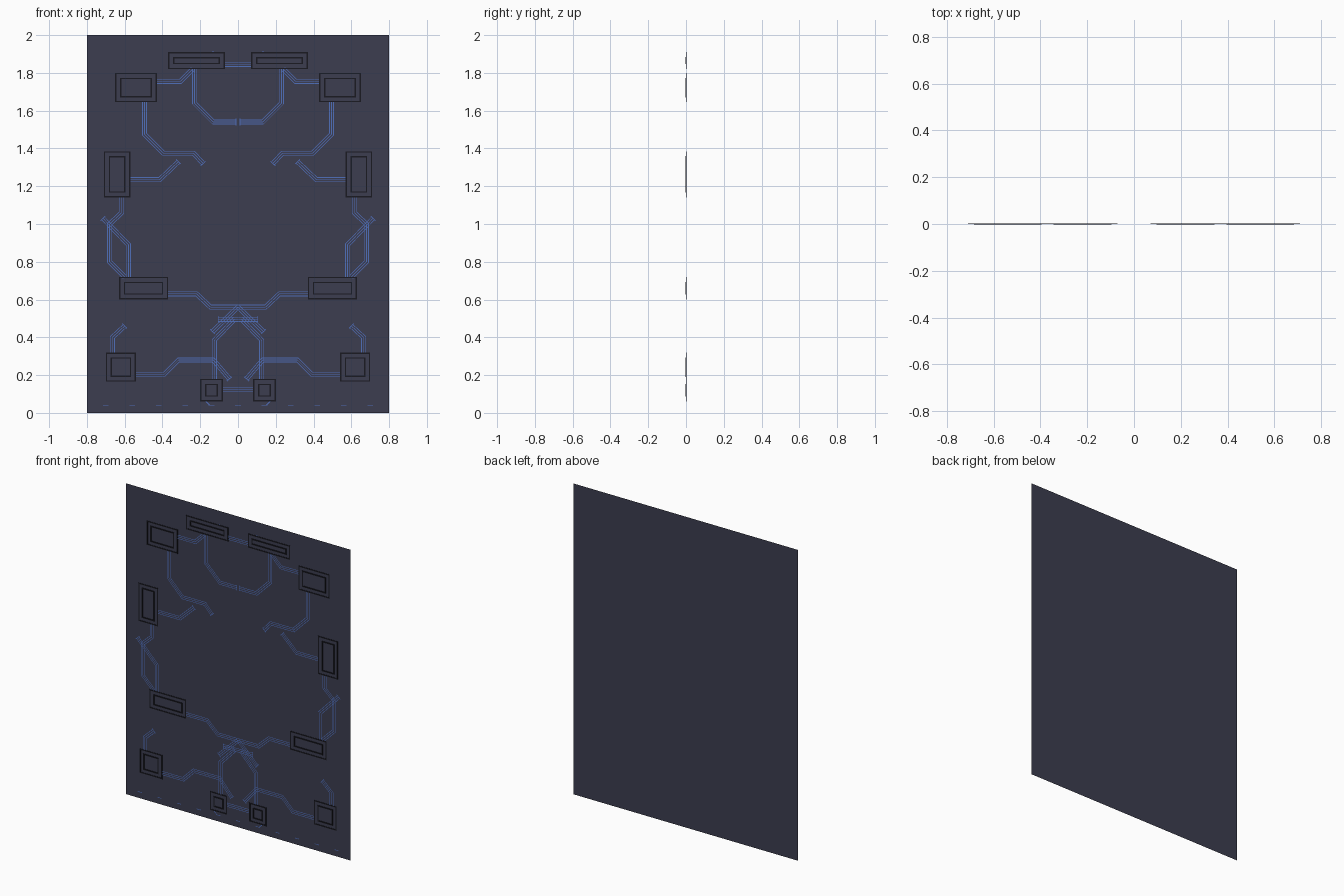
import bpy, bmesh
from mathutils import Vector

if "Cube" in bpy.data.objects:
    bpy.data.objects.remove(bpy.data.objects["Cube"])

PANEL_Y = 0.002     # flat panel; details sit in front of it towards -y


def material(name, rgb):
    m = bpy.data.materials.new(name)
    m.diffuse_color = (*rgb, 1)
    m.use_nodes = True
    m.node_tree.nodes["Principled BSDF"].inputs["Base Color"].default_value = m.diffuse_color
    return m


PANEL = material("slate", (0.045, 0.047, 0.08))
TRACE = material("trace_blue", (0.08, 0.16, 0.50))
FRAME = material("frame_dark", (0.010, 0.010, 0.015))


def finish(name, bm, mat):
    me = bpy.data.meshes.new(name)
    bm.to_mesh(me)
    bm.free()
    me.materials.append(mat)
    ob = bpy.data.objects.new(name, me)
    bpy.context.collection.objects.link(ob)
    return ob


def quad(bm, pts, y):
    """Flat quad in the xz plane, facing -y."""
    f = bm.faces.new([bm.verts.new((p[0], y, p[1])) for p in pts])
    f.normal_update()
    if f.normal.y > 0:
        f.normal_flip()
    return f


def offset(path, d):
    """Parallel copy of a polyline with mitred corners."""
    pts = [Vector(p) for p in path]
    out = []
    for i, p in enumerate(pts):
        a = (p - pts[i - 1]).normalized() if i else None
        b = (pts[i + 1] - p).normalized() if i < len(pts) - 1 else None
        a, b = a or b, b or a
        na, nb = Vector((-a.y, a.x)), Vector((-b.y, b.x))
        m = (na + nb).normalized()
        out.append(p + m * d / m.dot(na))
    return out


def ribbon(bm, path, d, w, y):
    l, r = offset(path, d - w / 2), offset(path, d + w / 2)
    for i in range(len(path) - 1):
        quad(bm, (l[i], l[i + 1], r[i + 1], r[i]), y)


def trace(bm, path, cap):
    """Three parallel lines, optionally closed by a short end bar."""
    for d in (-0.011, 0, 0.011):
        ribbon(bm, path, d, 0.0035, 0.0008)
    if cap:
        e, q = Vector(path[-1]), Vector(path[-2])
        t = (e - q).normalized()
        n = Vector((-t.y, t.x)) * 0.018
        ribbon(bm, [e - n, e + n], 0, 0.004, 0.0006)


def ring(bm, x0, x1, z0, z1, w, y):
    """Rectangular rim standing on the panel up to depth y."""
    def corners(i):
        return [(x0 + i, z0 + i), (x1 - i, z0 + i), (x1 - i, z1 - i), (x0 + i, z1 - i)]
    o, n = corners(0), corners(w)
    v = [[bm.verts.new((x, yy, z)) for x, z in c]
         for c, yy in ((o, PANEL_Y), (o, y), (n, y), (n, PANEL_Y))]
    for k in range(3):
        for i in range(4):
            j = (i + 1) % 4
            bm.faces.new((v[k][i], v[k][j], v[k + 1][j], v[k + 1][i]))


def mirrored(path, s):
    return [(s * x, z) for x, z in path]


# Backing panel
bm = bmesh.new()
quad(bm, [(-0.8, 0), (0.8, 0), (0.8, 2), (-0.8, 2)], PANEL_Y)
finish("panel", bm, PANEL)

# Chip frames: outer rim and a taller inner rim (left half, mirrored)
chips = {
    "top_chip": (-0.37, -0.07, 1.82, 1.91),
    "upper_chip": (-0.65, -0.43, 1.645, 1.80),
    "side_chip": (-0.71, -0.57, 1.14, 1.385),
    "wide_chip": (-0.63, -0.37, 0.60, 0.72),
    "corner_chip": (-0.70, -0.54, 0.165, 0.32),
    "bottom_chip": (-0.20, -0.08, 0.06, 0.18),
}
for name, (x0, x1, z0, z1) in chips.items():
    for s, side in ((1, "left"), (-1, "right")):
        a, b = sorted((s * x0, s * x1))
        bm = bmesh.new()
        ring(bm, a, b, z0, z1, 0.007, 0.0)
        i = 0.026
        ring(bm, a + i, b - i, z0 + i, z1 - i, 0.007, -0.002)
        bmesh.ops.recalc_face_normals(bm, faces=bm.faces)
        finish(f"{name}_{side}", bm, FRAME)

# Circuit traces: path and whether it ends in a bar (left half, mirrored)
traces = [
    ([(-0.23, 1.82), (-0.23, 1.64), (-0.13, 1.54), (-0.01, 1.54)], True),
    ([(-0.43, 1.755), (-0.305, 1.755), (-0.24, 1.82)], False),
    ([(-0.495, 1.645), (-0.495, 1.475), (-0.395, 1.375), (-0.235, 1.375), (-0.185, 1.32)], True),
    ([(-0.57, 1.235), (-0.415, 1.235), (-0.315, 1.33)], True),
    ([(-0.615, 1.14), (-0.615, 1.06), (-0.68, 1.0), (-0.68, 0.80), (-0.60, 0.72)], False),
    ([(-0.58, 0.72), (-0.58, 0.89), (-0.715, 1.03)], True),
    ([(-0.37, 0.63), (-0.22, 0.63), (-0.145, 0.56), (0, 0.56)], False),
    ([(-0.54, 0.205), (-0.39, 0.205), (-0.315, 0.28), (-0.13, 0.28), (-0.045, 0.18)], True),
    ([(-0.665, 0.32), (-0.665, 0.40), (-0.60, 0.46)], True),
    ([(-0.125, 0.18), (-0.125, 0.385), (-0.02, 0.495), (0.105, 0.495)], True),
    ([(0, 0.56), (-0.135, 0.43)], True),
    ([(-0.08, 0.125), (0, 0.125)], False),
    ([(-0.07, 1.845), (0, 1.845)], False),
]
for s, side in ((1, "left"), (-1, "right")):
    bm = bmesh.new()
    for path, cap in traces:
        trace(bm, mirrored(path, s), cap)
    # small ticks above the top chip and below the bottom chip
    ribbon(bm, mirrored([(-0.137, 1.915), (-0.127, 1.915)], s), 0, 0.004, 0.0008)
    ribbon(bm, mirrored([(-0.17, 0.06), (-0.15, 0.04)], s), 0, 0.005, 0.0008)
    finish(f"traces_{side}", bm, TRACE)

# Row of dashes along the bottom edge
bm = bmesh.new()
for i in range(11):
    x = -0.7 + 0.14 * i
    ribbon(bm, [(x - 0.015, 0.04), (x + 0.015, 0.04)], 0, 0.004, 0.0012)
finish("bottom_dashes", bm, TRACE)
